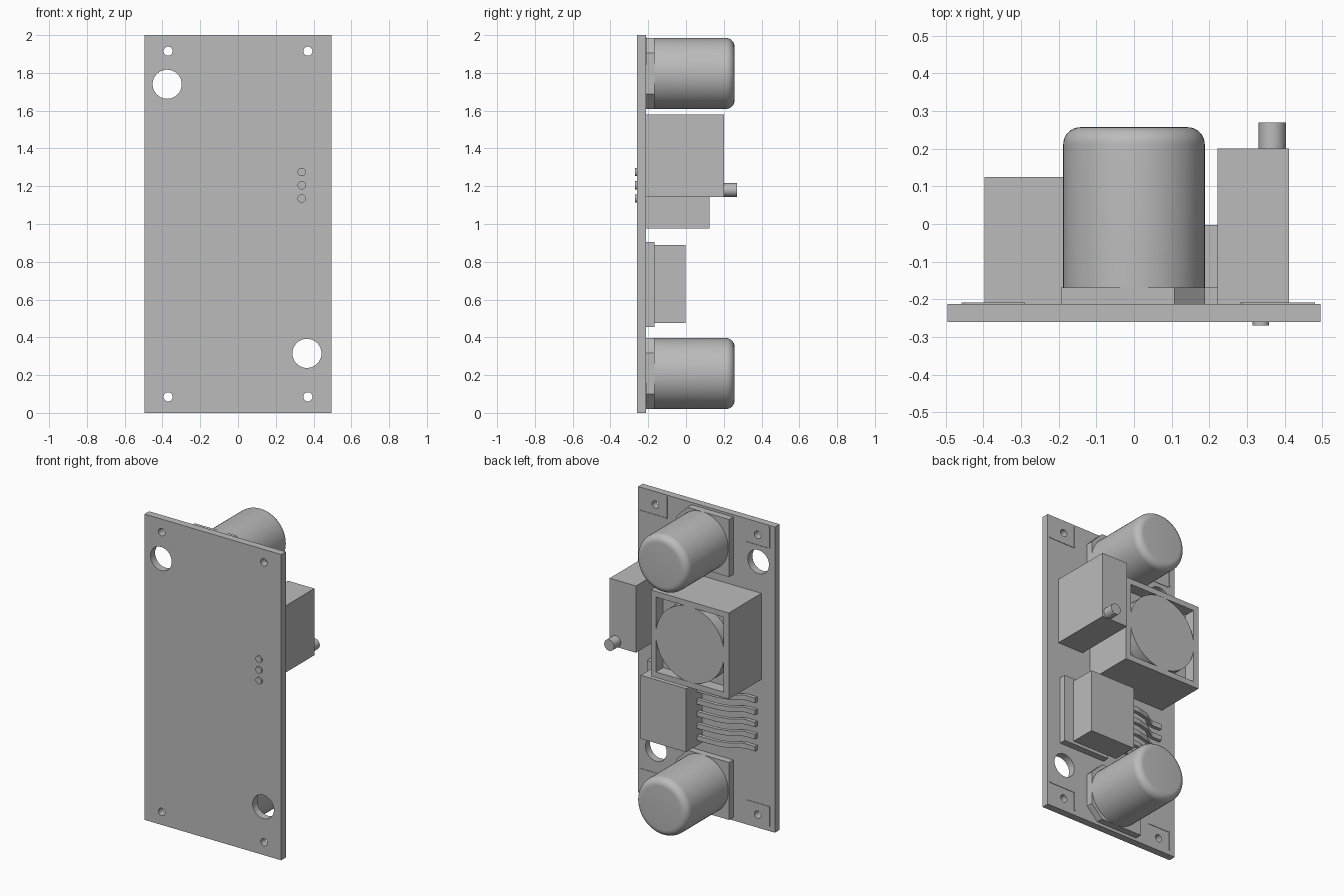
import bpy, bmesh, math
from mathutils import Matrix, Vector

if "Cube" in bpy.data.objects:
    bpy.data.objects.remove(bpy.data.objects["Cube"])

grey = bpy.data.materials.new("plain grey")
grey.use_nodes = True
GREY = (0.5, 0.5, 0.5, 1)
grey.diffuse_color = GREY
grey.node_tree.nodes["Principled BSDF"].inputs["Base Color"].default_value = GREY

FRONT, BACK = -0.26, -0.212     # board faces
SEAT = -0.168                   # top of the plastic bases


def finish(name, bm, smooth=False):
    bmesh.ops.recalc_face_normals(bm, faces=bm.faces)
    mesh = bpy.data.meshes.new(name)
    bm.to_mesh(mesh)
    bm.free()
    obj = bpy.data.objects.new(name, mesh)
    bpy.context.collection.objects.link(obj)
    mesh.materials.append(grey)
    if smooth:
        bpy.ops.object.select_all(action='DESELECT')
        obj.select_set(True)
        bpy.context.view_layer.objects.active = obj
        bpy.ops.object.shade_smooth_by_angle(angle=math.radians(35))
    return obj


def add_prism(bm, outline, y0, y1):
    """Extrude an (x, z) outline along y."""
    face = bm.faces.new([bm.verts.new((x, y0, z)) for x, z in outline])
    new = bmesh.ops.extrude_face_region(bm, geom=[face])["geom"]
    verts = [v for v in new if isinstance(v, bmesh.types.BMVert)]
    bmesh.ops.translate(bm, verts=verts, vec=(0, y1 - y0, 0))


def rect(x0, x1, z0, z1):
    return [(x0, z0), (x1, z0), (x1, z1), (x0, z1)]


def circle(x, z, r, n=40):
    return [(x + r * math.cos(math.tau * i / n), z + r * math.sin(math.tau * i / n))
            for i in range(n)]


def prism(name, outline, y0, y1, smooth=False):
    bm = bmesh.new()
    add_prism(bm, outline, y0, y1)
    return finish(name, bm, smooth)


def cut(obj, outlines, y0, y1):
    """Subtract prisms from an object."""
    bm = bmesh.new()
    for outline in outlines:
        add_prism(bm, outline, y0, y1)
    cutter = finish("cutter", bm)
    cutter.hide_render = True
    mod = obj.modifiers.new("cut", 'BOOLEAN')
    mod.object, mod.operation, mod.solver = cutter, 'DIFFERENCE', 'EXACT'
    bpy.context.view_layer.objects.active = obj
    bpy.ops.object.modifier_apply(modifier=mod.name)
    bpy.data.objects.remove(cutter)


# Circuit board with corner holes and two mounting holes
board = prism("circuit_board", rect(-0.495, 0.495, 0, 2), FRONT, BACK)
holes = [circle(x, z, 0.024, 24) for x in (-0.37, 0.37) for z in (0.085, 1.915)]
holes += [circle(-0.375, 1.74, 0.077), circle(0.365, 0.315, 0.077)]
cut(board, holes, -0.4, 0)


# Two can capacitors on chamfered bases
def capacitor(label, z):
    h, c = 0.188, 0.08
    base = [(-0.194, z - h), (h - c, z - h), (h, z - h + c),
            (h, z + h - c), (h - c, z + h), (-0.194, z + h)]
    prism(label + "_capacitor_base", base, BACK, SEAT)
    r, top, e = 0.188, 0.257, 0.046
    profile = [(0, SEAT), (r, SEAT)]
    for i in range(9):
        a = math.pi / 2 * i / 8
        profile.append((r - e + e * math.cos(a), top - e + e * math.sin(a)))
    profile.append((0, top))
    bm = bmesh.new()
    verts = [bm.verts.new((x, y, z)) for x, y in profile]
    edges = [bm.edges.new(pair) for pair in zip(verts, verts[1:])]
    bmesh.ops.spin(bm, geom=verts + edges, cent=(0, 0, z), axis=(0, 1, 0),
                   angle=math.tau, steps=56)
    bmesh.ops.remove_doubles(bm, verts=bm.verts, dist=0.0001)
    finish(label + "_capacitor_can", bm, True)


capacitor("upper", 1.797)
capacitor("lower", 0.208)

# Square inductor: a shell with a round core leaving four corner pockets
ix, iz, half, inner = -0.115, 1.258, 0.282, 0.245
shell = prism("inductor_shell", rect(ix - half, ix + half, iz - half, iz + half), BACK, 0.125)
cut(shell, [rect(ix - inner, ix + inner, iz - inner, iz + inner)], 0.05, 0.3)
prism("inductor_core", circle(ix, iz, 0.247, 64), 0.045, 0.124, True)

# Trimmer with adjusting screw and soldered pins
prism("trimmer_body", rect(0.222, 0.412, 1.143, 1.58), BACK, 0.2)
screw = prism("trimmer_screw", circle(0.367, 1.18, 0.036, 32), 0.19, 0.27, True)
for i in range(3):
    prism(f"trimmer_pin_{i + 1}", circle(0.337, 1.135 + 0.07 * i, 0.022, 24), -0.27, -0.25, True)

# Regulator chip: tab, body and five bent leads
prism("regulator_tab", rect(0.06, 0.4, 0.455, 0.905), BACK, SEAT)
prism("regulator_body", rect(0.0, 0.33, 0.475, 0.89), SEAT, -0.002)
path = [(0.02, -0.125), (-0.14, -0.13), (-0.22, -0.15), (-0.27, -0.185),
        (-0.3, -0.197), (-0.37, -0.197)]
thick, width = 0.024, 0.032
for i in range(5):
    z = 0.683 + (i - 2) * 0.079
    bm = bmesh.new()
    rings = []
    for x, y in path:
        rings.append([bm.verts.new((x, y + dy, z + dz)) for dy, dz in
                      ((-thick / 2, -width / 2), (thick / 2, -width / 2),
                       (thick / 2, width / 2), (-thick / 2, width / 2))])
    for a, b in zip(rings, rings[1:]):
        for k in range(4):
            bm.faces.new((a[k], a[k - 1], b[k - 1], b[k]))
    bm.faces.new(rings[0])
    bm.faces.new(rings[-1])
    finish(f"regulator_lead_{i + 1}", bm)

# Thin printed corner marks around the terminal holes
t = 0.008
for side, xin, xout in (("left", 0.29, 0.48), ("right", -0.29, -0.45)):
    for end, z0, z1, zline in (("lower", 0.03, 0.162, 0.162), ("upper", 1.85, 1.99, 1.85)):
        xline = xin if side == "left" else xout
        prism(f"{end}_{side}_mark_upright", rect(xline - t, xline, z0, z1), BACK, BACK + 0.004)
        prism(f"{end}_{side}_mark_bar", rect(min(xin, xout), max(xin, xout), zline - t, zline),
              BACK, BACK + 0.003)
